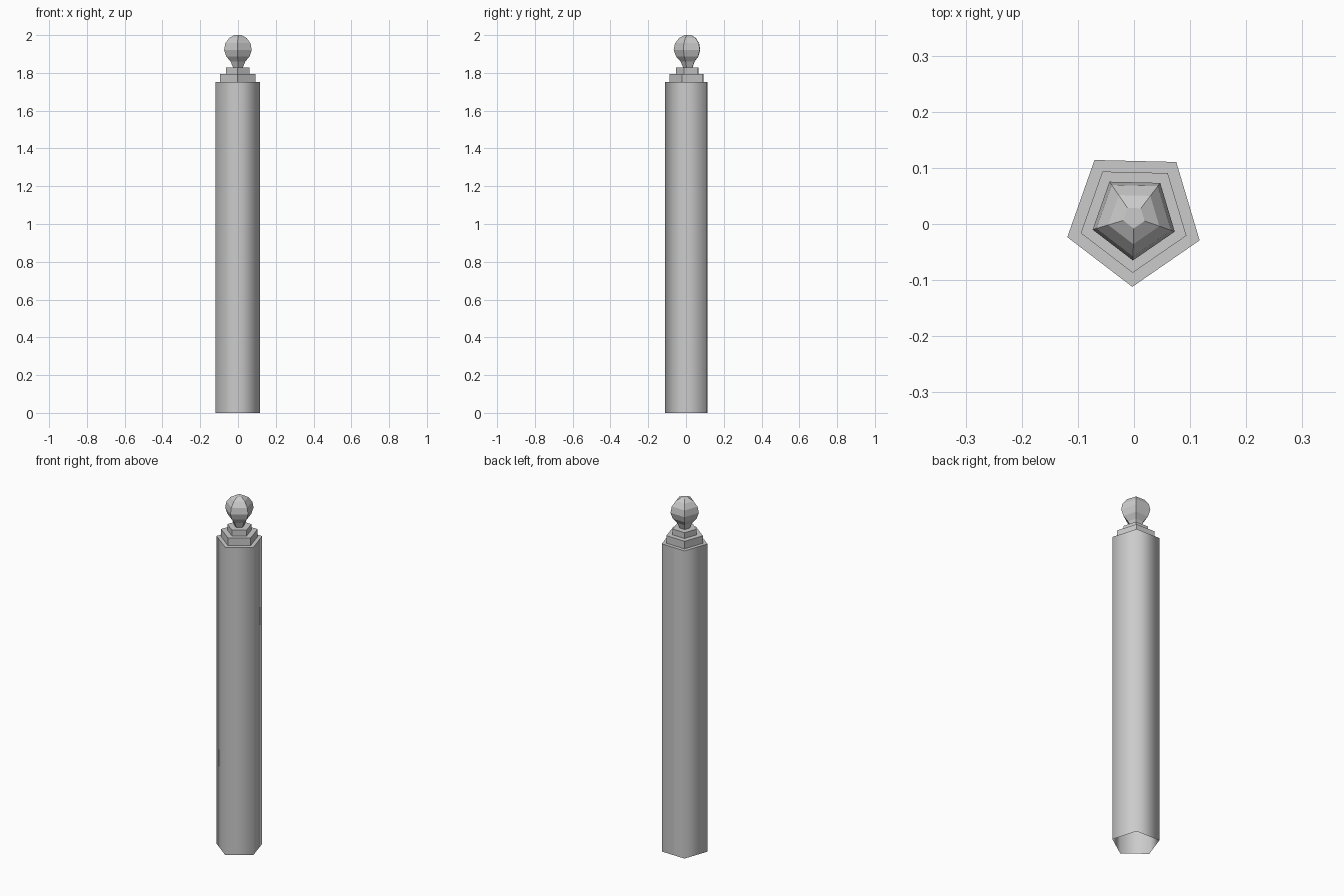
import bpy, bmesh, math

if "Cube" in bpy.data.objects:
    bpy.data.objects.remove(bpy.data.objects["Cube"])

SIDES = 5
START = math.radians(-91.4)   # slight twist of the pentagon
CY = 0.012                    # pentagon centre offset so bounds are centred


def lathe(name, profile, cap_bottom=False, cap_top=True, smooth=False):
    """Sweep a (radius, z) profile round a five-sided ring."""
    bm = bmesh.new()
    rings = []
    for r, z in profile:
        ring = []
        for i in range(SIDES):
            a = START + 2 * math.pi * i / SIDES
            ring.append(bm.verts.new((r * math.cos(a), CY + r * math.sin(a), z)))
        rings.append(ring)
    for lo, hi in zip(rings, rings[1:]):
        for i in range(SIDES):
            j = (i + 1) % SIDES
            face = bm.faces.new((lo[i], lo[j], hi[j], hi[i]))
            face.smooth = smooth
    if cap_bottom:
        bm.faces.new(rings[0][::-1])
    if cap_top:
        bm.faces.new(rings[-1])
    # keep the cap rims crisp
    for e in bm.edges:
        if len(e.link_faces) == 2 and abs(e.verts[0].co.z - e.verts[1].co.z) < 1e-6:
            e.smooth = not smooth
    mesh = bpy.data.meshes.new(name)
    bm.to_mesh(mesh)
    bm.free()
    obj = bpy.data.objects.new(name, mesh)
    bpy.context.collection.objects.link(obj)
    return obj


# Shaft: softly shaded, open underneath
lathe("post_shaft", [(0.124, 0.0), (0.124, 1.752)], smooth=True)

# Stepped cap
lathe("lower_step", [(0.099, 1.752), (0.099, 1.795)])
lathe("upper_step", [(0.065, 1.795), (0.065, 1.828)])

# Faceted ball finial with a flared neck
lathe("ball_finial", [
    (0.027, 1.828), (0.041, 1.86), (0.065, 1.887), (0.077, 1.922),
    (0.070, 1.957), (0.048, 1.985), (0.020, 2.0)])
